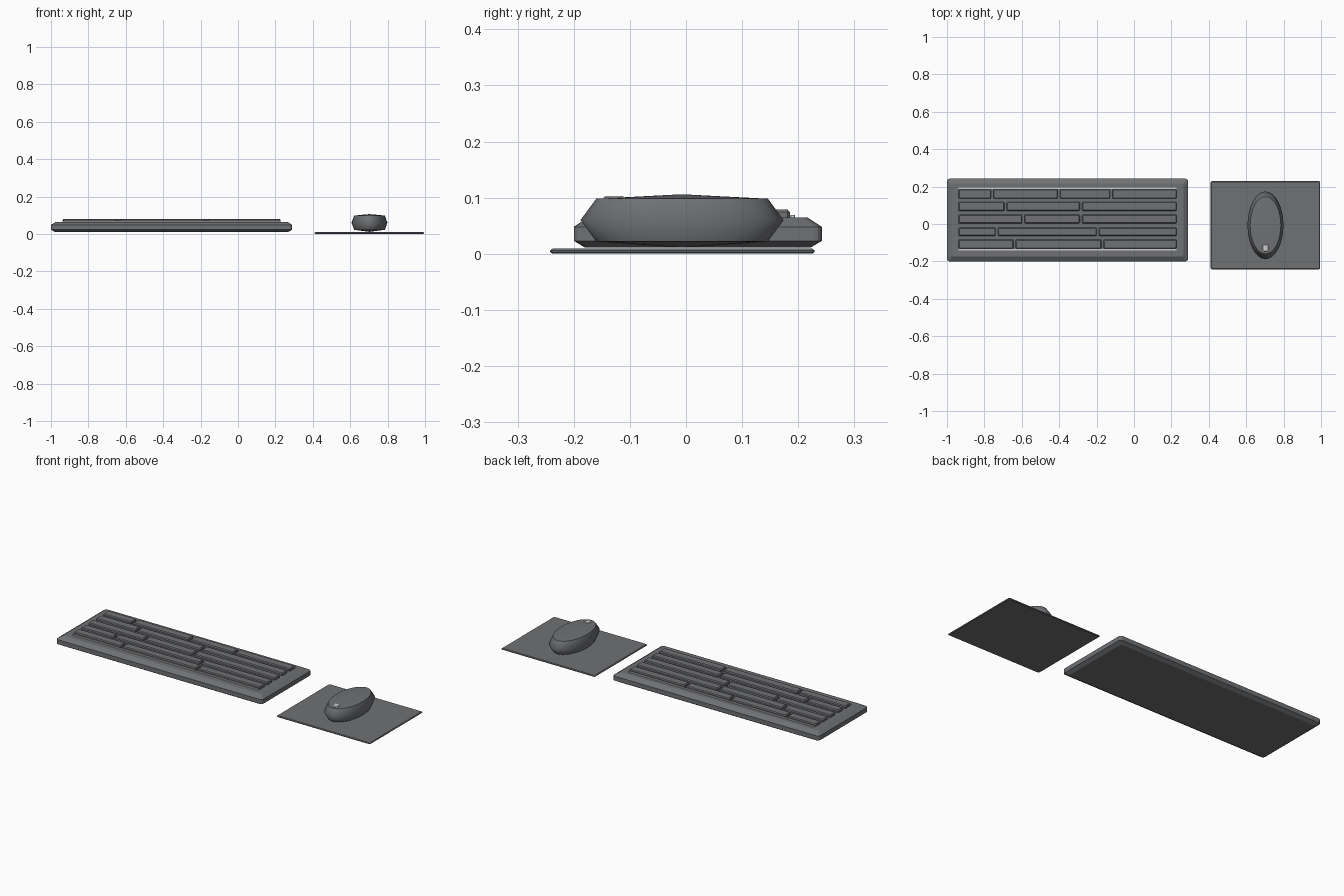
import bpy
import bmesh
from math import cos, sin, pi

cube = bpy.data.objects.get("Cube")
if cube:
    bpy.data.objects.remove(cube, do_unlink=True)


def material(name, colour):
    m = bpy.data.materials.new(name)
    m.use_nodes = True
    m.diffuse_color = (*colour, 1)
    m.node_tree.nodes["Principled BSDF"].inputs["Base Color"].default_value = (*colour, 1)
    return m


GREY = material("slate grey", (0.16, 0.165, 0.175))
PALE = material("pale grey", (0.6, 0.6, 0.6))


def add_object(name, bm, mat):
    bmesh.ops.recalc_face_normals(bm, faces=bm.faces)
    mesh = bpy.data.meshes.new(name)
    bm.to_mesh(mesh)
    bm.free()
    mesh.materials.append(mat)
    obj = bpy.data.objects.new(name, mesh)
    bpy.context.collection.objects.link(obj)
    return obj


def rounded_rect(x0, x1, y0, y1, inset, radius, z, steps=3):
    """Outline of a rectangle with rounded corners."""
    x0, x1, y0, y1 = x0 + inset, x1 - inset, y0 + inset, y1 - inset
    corners = ((x1, y1, -1, -1), (x0, y1, 1, -1), (x0, y0, 1, 1), (x1, y0, -1, 1))
    points = []
    for i, (x, y, dx, dy) in enumerate(corners):
        for s in range(steps + 1):
            a = (i + s / steps) * pi / 2
            points.append((x + radius * (dx + cos(a)), y + radius * (dy + sin(a)), z))
    return points


def ellipse(cx, cy, rx, ry, z, count=32):
    return [(cx + rx * cos(2 * pi * i / count), cy + ry * sin(2 * pi * i / count), z)
            for i in range(count)]


def loft(rings, bottom=None, top=None):
    """Skin stacked outlines; ends are flat, or fans to a given apex."""
    bm = bmesh.new()
    loops = [[bm.verts.new(p) for p in ring] for ring in rings]
    n = len(loops[0])
    for low, high in zip(loops, loops[1:]):
        for i in range(n):
            j = (i + 1) % n
            bm.faces.new((low[i], low[j], high[j], high[i]))
    for loop, apex in ((loops[0], bottom), (loops[-1], top)):
        if apex:
            tip = bm.verts.new(apex)
            for i in range(n):
                bm.faces.new((loop[i], loop[(i + 1) % n], tip))
        else:
            bm.faces.new(loop)
    return bm, loops


def slab(name, bounds, profile, radius, mat, steps=3):
    """Rounded slab whose profile lists (inset, height) pairs."""
    bm, _ = loft([rounded_rect(*bounds, inset, radius, z, steps) for inset, z in profile])
    return add_object(name, bm, mat)


# Keyboard case with chamfered rims
slab("keyboard_case", (-1, 0.29, -0.2, 0.242),
     ((0.02, 0.011), (0, 0.023), (0, 0.048), (0.026, 0.065)), 0.014, GREY)

# Rows of long keys: front edge, back edge, and where each row is split
LEFT, RIGHT, GAP = -0.938, 0.228, 0.006
rows = (
    (0.136, 0.185, (-0.758, -0.402, -0.122)),
    (0.070, 0.118, (-0.687, -0.284)),
    (0.003, 0.050, (-0.592, -0.284)),
    (-0.064, -0.020, (-0.734, -0.194)),
    (-0.131, -0.083, (-0.639, -0.168)),
)
for r, (front, back, splits) in enumerate(rows, 1):
    edges = (LEFT - GAP, *splits, RIGHT + GAP)
    for k, (a, b) in enumerate(zip(edges, edges[1:]), 1):
        slab(f"key_row_{r}_{k}", (a + GAP, b - GAP, front, back),
             ((0, 0.06), (0, 0.074), (0.004, 0.079)), 0.004, GREY, 1)

# Pale trim strips behind and in front of the keys
for name, y in (("back_trim", 0.190), ("front_trim", -0.139)):
    slab(name, (LEFT, RIGHT, y - 0.004, y + 0.004), ((0, 0.06), (0, 0.069)), 0.001, PALE, 1)

# Mouse mat
slab("mouse_mat", (0.41, 0.995, -0.242, 0.229),
     ((0.004, 0), (0, 0.003), (0, 0.006), (0.004, 0.009)), 0.005, GREY, 2)

# Mouse: oval body, smooth flanks, crisp rims around shallow domes
MX, MY = 0.703, -0.007
bm, loops = loft([ellipse(MX, MY, 0.082, 0.153, 0.022),
                  ellipse(MX, MY, 0.096, 0.181, 0.060),
                  ellipse(MX, MY, 0.082, 0.153, 0.098)],
                 bottom=(MX, MY, 0.011), top=(MX, MY, 0.106))
for face in bm.faces:
    face.smooth = True
rims = set(loops[0]), set(loops[-1])
for edge in bm.edges:
    if any(edge.verts[0] in rim and edge.verts[1] in rim for rim in rims):
        edge.smooth = False
add_object("mouse_body", bm, GREY)

# Scroll wheel
slab("scroll_wheel", (MX - 0.016, MX + 0.016, -0.147, -0.11),
     ((0, 0.09), (0, 0.1), (0.003, 0.103)), 0.004, PALE, 1)
